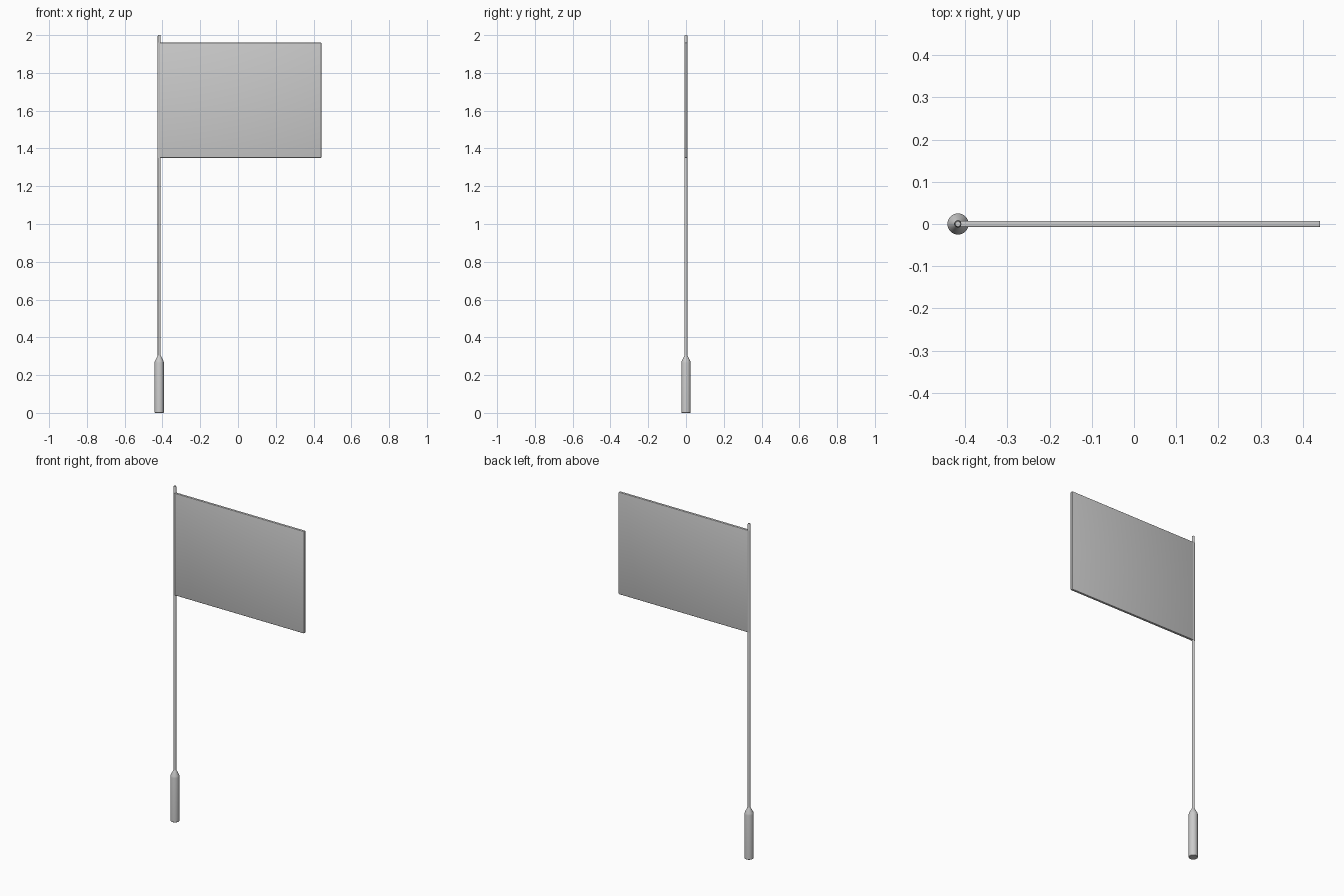
import bpy, bmesh, math

if "Cube" in bpy.data.objects:
    bpy.data.objects.remove(bpy.data.objects["Cube"])

POLE_X = -0.417


def lathe(name, profile, sides=32):
    """Closed solid of revolution about the pole axis from (radius, z) points."""
    bm = bmesh.new()
    rings = []
    for r, z in profile:
        rings.append([bm.verts.new((r * math.cos(2 * math.pi * i / sides),
                                    r * math.sin(2 * math.pi * i / sides), z))
                      for i in range(sides)])
    for a, b in zip(rings, rings[1:]):
        for i in range(sides):
            j = (i + 1) % sides
            bm.faces.new((a[i], a[j], b[j], b[i]))
    bm.faces.new(rings[0][::-1])
    bm.faces.new(rings[-1])
    return finish(name, bm, (POLE_X, 0, 0))


def finish(name, bm, location):
    mesh = bpy.data.meshes.new(name)
    bm.to_mesh(mesh)
    bm.free()
    obj = bpy.data.objects.new(name, mesh)
    obj.location = location
    bpy.context.collection.objects.link(obj)
    bpy.ops.object.select_all(action='DESELECT')
    obj.select_set(True)
    bpy.context.view_layer.objects.active = obj
    bpy.ops.object.shade_smooth_by_angle(angle=math.radians(30))
    return obj


# Grip that tapers into the thin pole
lathe("handle", [(0.023, 0), (0.025, 0.002), (0.025, 0.265),
                 (0.023, 0.275), (0.010, 0.30), (0.008, 0.305)])

# Thin pole with a softened tip
lathe("pole", [(0.008, 0.29), (0.008, 1.995), (0.006, 2.0)])

# Sleeve of cloth around the pole
lathe("flag_sleeve", [(0.009, 1.35), (0.009, 1.96)])

# Flag panel: thin slab with rounded long edges
x0, x1, z0, z1 = POLE_X, 0.441, 1.35, 1.96
bm = bmesh.new()
bmesh.ops.create_cube(bm, size=1)
bmesh.ops.scale(bm, vec=(x1 - x0, 0.015, z1 - z0), verts=bm.verts)
bmesh.ops.bevel(bm, geom=bm.edges[:], offset=0.003, segments=3,
                profile=0.5, affect='EDGES')
finish("flag_panel", bm, ((x0 + x1) / 2, 0, (z0 + z1) / 2))
